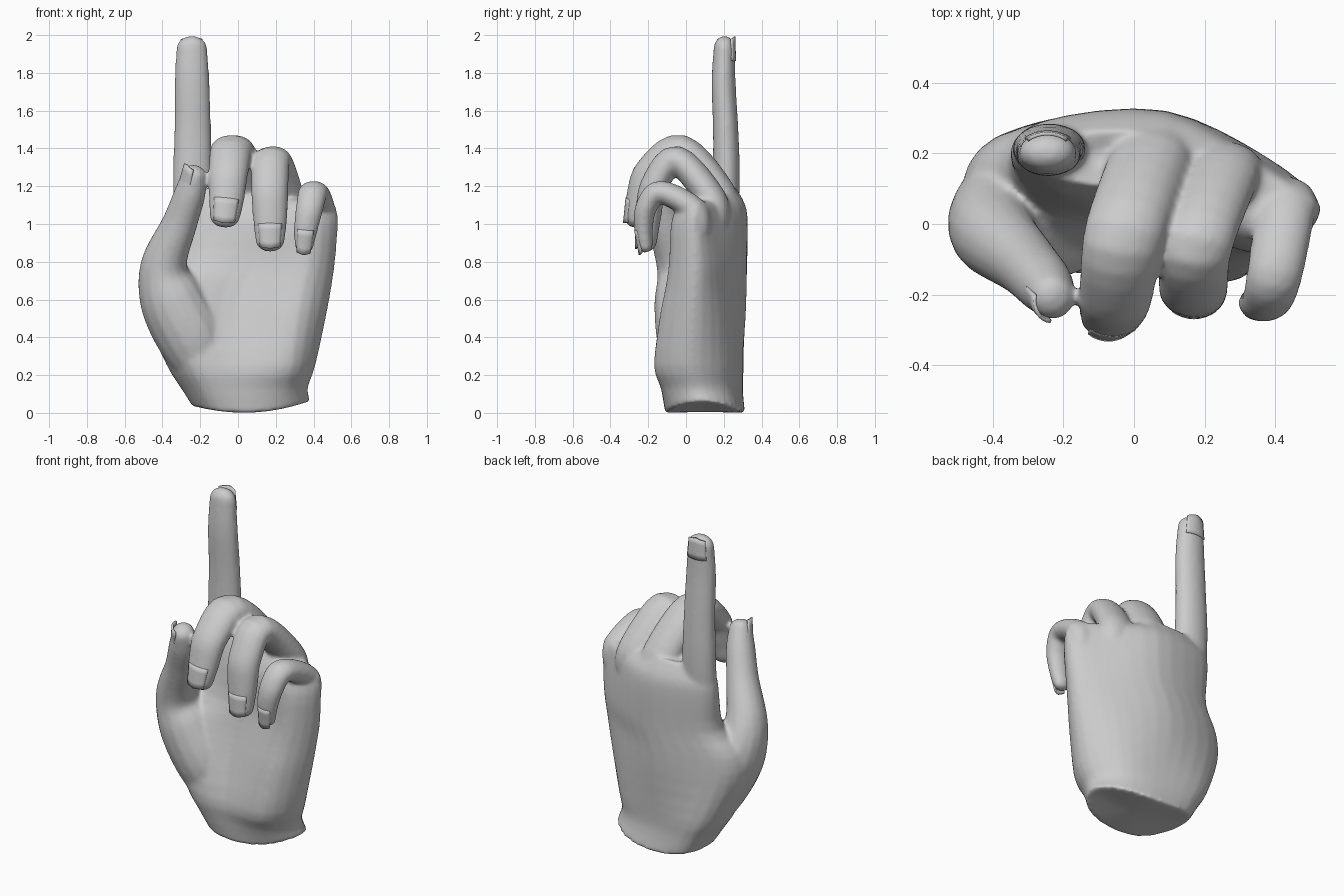
import bpy, bmesh, math
from mathutils import Vector

if "Cube" in bpy.data.objects:
    bpy.data.objects.remove(bpy.data.objects["Cube"])

def spline(pts, n, closed=False):
    """Catmull-Rom resampling of a list of vectors."""
    pts = [Vector(p) for p in pts]
    m = len(pts)
    get = (lambda i: pts[i % m]) if closed else (lambda i: pts[max(0, min(m - 1, i))])
    out = []
    for i in range(m if closed else m - 1):
        a, b, c, d = get(i - 1), get(i), get(i + 1), get(i + 2)
        for k in range(n):
            t = k / n
            out.append(0.5 * (2 * b + (c - a) * t + (2 * a - 5 * b + 4 * c - d) * t * t
                              + (3 * b - a - 3 * c + d) * t ** 3))
    if not closed:
        out.append(pts[-1])
    return out

def loft(bm, rings):
    """Closed skin through rings of equal length."""
    vs = [[bm.verts.new(p) for p in r] for r in rings]
    n = len(vs[0])
    for a, b in zip(vs, vs[1:]):
        for i in range(n):
            bm.faces.new((a[i], a[(i + 1) % n], b[(i + 1) % n], b[i]))
    bm.faces.new(vs[0][::-1])
    bm.faces.new(vs[-1])

def frame(t, side):
    t = t.normalized()
    s = (side - t * side.dot(t)).normalized()
    return t, s, t.cross(s)

def add_object(name, bm):
    bmesh.ops.recalc_face_normals(bm, faces=bm.faces)
    me = bpy.data.meshes.new(name)
    bm.to_mesh(me)
    bm.free()
    for p in me.polygons:
        p.use_smooth = True
    ob = bpy.data.objects.new(name, me)
    bpy.context.collection.objects.link(ob)
    return ob

def nail(name, tip, r, flat, fr, length, over):
    """Thin curved plate on the back of a fingertip."""
    t, s, n = fr
    bm = bmesh.new()
    grid = []
    for v in range(5):
        f = v / 4
        rad = r * (1.05 - 0.15 * f)
        row = []
        for u in range(9):
            a = math.radians(-48 + 12 * u)
            end = over * (1 - 0.25 * abs(u - 4) / 4)
            row.append(bm.verts.new(tip + t * (-length + f * (length + end))
                                    + s * rad * math.sin(a)
                                    + n * rad * flat * math.cos(a)))
        grid.append(row)
    for a, b in zip(grid, grid[1:]):
        for i in range(8):
            bm.faces.new((a[i], a[i + 1], b[i + 1], b[i]))
    ob = add_object(name, bm)
    mod = ob.modifiers.new("thickness", 'SOLIDIFY')
    mod.thickness = 0.01
    mod.offset = 0

def finger(bm, name, pts, side, flat, over=0.045, length=0.09):
    """Tapered tube along (x, y, z, radius) points, with rounded tip and nail."""
    path = spline(pts, 5)
    rings = []
    for i, p in enumerate(path):
        t = (path[min(i + 1, len(path) - 1)] - path[max(i - 1, 0)]).to_3d()
        rings.append((p.to_3d(), p.w, frame(t, side)))
    tip, r, fr = rings[-1]
    for a in (25, 50, 72):
        a = math.radians(a)
        rings.append((tip + fr[0] * r * 0.75 * math.sin(a), r * math.cos(a), fr))
    loft(bm, [[c + f[1] * w * math.cos(k * math.pi / 8) + f[2] * w * flat * math.sin(k * math.pi / 8)
               for k in range(16)] for c, w, f in rings])
    nail(name + "_nail", tip, r, flat, fr, length, over)

hand = bmesh.new()

# Palm: z, left x, right x, front y (left, mid, right), back y (left, mid, right)
SECTIONS = [
    (0.05, -0.24, 0.385, -0.07, -0.11, -0.06, 0.28, 0.31, 0.24),
    (0.13, -0.30, 0.37, -0.10, -0.13, -0.11, 0.28, 0.29, 0.22),
    (0.25, -0.375, 0.41, -0.12, -0.14, -0.16, 0.28, 0.295, 0.22),
    (0.50, -0.48, 0.465, -0.12, -0.07, -0.14, 0.25, 0.315, 0.215),
    (0.66, -0.46, 0.495, -0.06, -0.03, -0.11, 0.255, 0.32, 0.20),
    (0.80, -0.355, 0.515, 0.02, -0.01, -0.09, 0.28, 0.32, 0.19),
    (1.00, -0.35, 0.53, 0.07, 0.00, -0.08, 0.29, 0.32, 0.165),
    (1.10, -0.345, 0.515, 0.09, 0.04, -0.04, 0.285, 0.305, 0.15),
    (1.19, -0.31, 0.46, 0.12, 0.09, 0.03, 0.25, 0.255, 0.12),
]
rings = []
for z, xl, xr, f1, f2, f3, b1, b2, b3 in SECTIONS:
    x0, x1, x2, x3 = (xl + (xr - xl) * f for f in (0.1, 0.16, 0.5, 0.84))
    ring = spline([(xl, (f1 + b1) / 2, z), (x1, f1, z), (x2, f2, z), (x3, f3, z),
                   (xr, (f3 + b3) / 2, z), (x3, b3, z), (x2, b2, z), (x0, b1, z)], 4, True)
    rings.append(ring)
for p in rings[-1]:                     # knuckle line falls toward the little finger
    p.z -= 0.18 * max(0, p.x)
for p in rings[0]:                      # wrist edge bows downward in the middle
    p.z = 0.0 + 0.48 * (p.x - 0.03) ** 2
smooth = [spline(col, 3) for col in zip(*rings)]
core = [Vector((0.05 + (p.x - 0.05) * 0.1, 0.1 + (p.y - 0.1) * 0.1, 0.005)) for p in rings[0]]
loft(hand, [core] + list(zip(*smooth)))

# Fingers
X = Vector((1, 0, 0))
finger(hand, "index", [(-0.235, 0.17, 0.75, 0.07), (-0.238, 0.20, 1.0, 0.103), (-0.24, 0.213, 1.25, 0.105),
                       (-0.24, 0.21, 1.5, 0.098), (-0.243, 0.199, 1.75, 0.093),
                       (-0.245, 0.203, 1.935, 0.082)], X, 0.69, 0.06, 0.07)
finger(hand, "middle", [(0.06, 0.21, 1.0, 0.11), (0.045, 0.18, 1.16, 0.117), (-0.027, -0.025, 1.39, 0.115),
                        (-0.05, -0.195, 1.28, 0.106), (-0.06, -0.248, 1.14, 0.095),
                        (-0.07, -0.268, 1.04, 0.082)], X, 0.73)
finger(hand, "ring", [(0.265, 0.155, 1.0, 0.10), (0.245, 0.135, 1.13, 0.11), (0.18, -0.05, 1.34, 0.103),
                      (0.168, -0.17, 1.20, 0.10), (0.17, -0.198, 1.05, 0.093),
                      (0.17, -0.21, 0.91, 0.078)], X, 0.74)
finger(hand, "little", [(0.43, 0.07, 0.96, 0.08), (0.43, 0.045, 1.075, 0.086), (0.40, -0.135, 1.168, 0.08),
                        (0.38, -0.21, 1.09, 0.074), (0.36, -0.225, 0.98, 0.065),
                        (0.35, -0.215, 0.885, 0.052)], X, 0.78)

# Thumb with its fleshy base
finger(hand, "thumb", [(-0.13, 0.05, 0.15, 0.13), (-0.235, 0.035, 0.38, 0.19), (-0.348, 0.01, 0.6, 0.182),
                       (-0.392, -0.03, 0.78, 0.13), (-0.31, -0.11, 1.0, 0.098),
                       (-0.255, -0.17, 1.16, 0.087), (-0.232, -0.205, 1.26, 0.069)],
       Vector((-0.6, 1, 0)), 0.95, 0.06)

# Fuse the parts into one soft skin
ob = add_object("hand", hand)
mod = ob.modifiers.new("fuse", 'REMESH')
mod.mode = 'VOXEL'
mod.voxel_size = 0.011
mod.use_smooth_shade = True
mod = ob.modifiers.new("soften", 'SMOOTH')
mod.factor = 0.5
mod.iterations = 12
